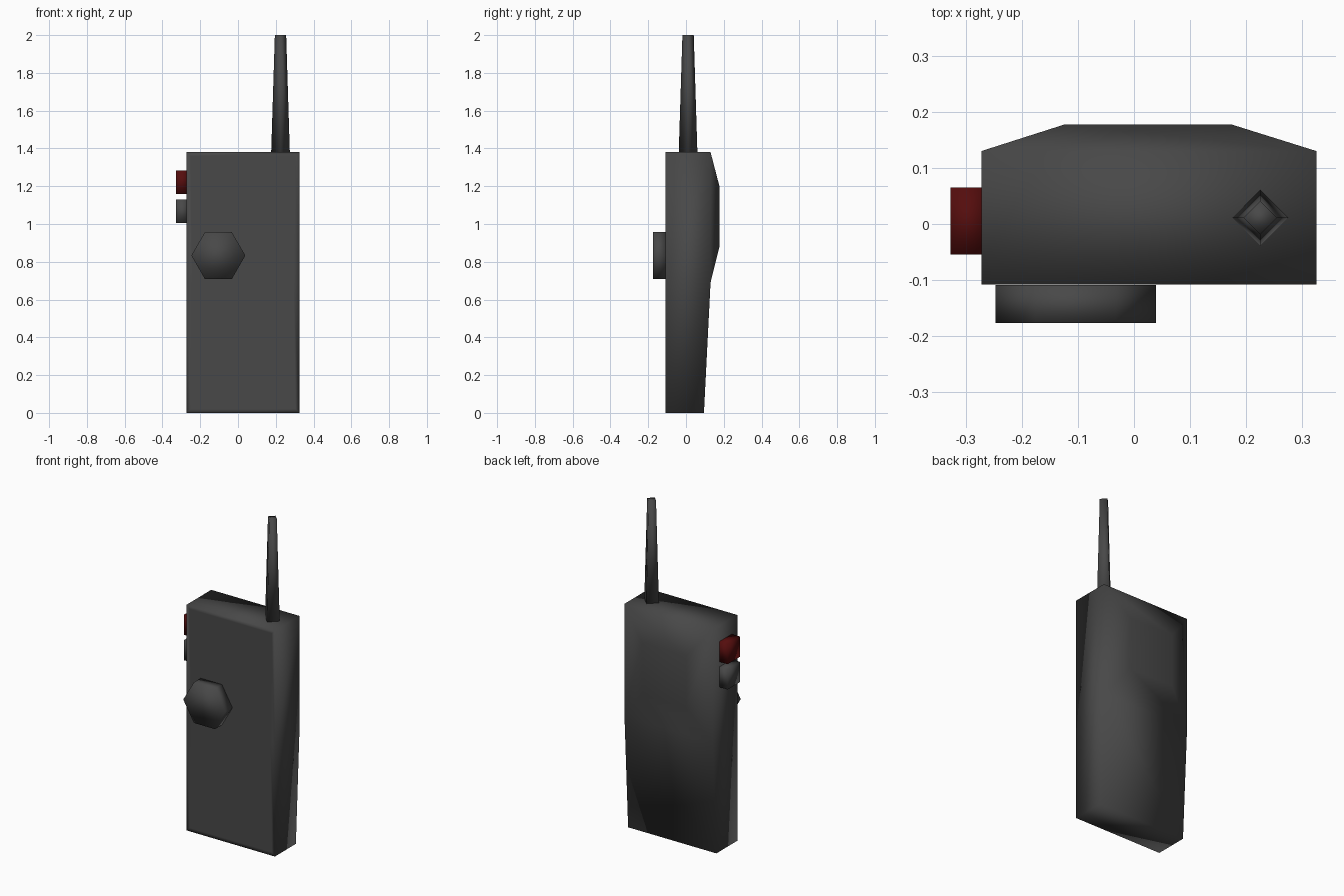
import bpy, bmesh
from math import pi
from mathutils import Matrix, Vector

cube = bpy.data.objects.get("Cube")
if cube:
    bpy.data.objects.remove(cube, do_unlink=True)


def material(name, rgb):
    m = bpy.data.materials.new(name)
    m.use_nodes = True
    m.diffuse_color = (*rgb, 1)
    bsdf = m.node_tree.nodes["Principled BSDF"]
    bsdf.inputs["Base Color"].default_value = (*rgb, 1)
    bsdf.inputs["Roughness"].default_value = 0.7
    return m


charcoal = material("charcoal plastic", (0.065, 0.065, 0.065))
red = material("dark red plastic", (0.09, 0.004, 0.004))


def finish(bm, name, mat):
    bmesh.ops.recalc_face_normals(bm, faces=bm.faces)
    for f in bm.faces:
        f.smooth = True
    mesh = bpy.data.meshes.new(name)
    bm.to_mesh(mesh)
    bm.free()
    mesh.materials.append(mat)
    obj = bpy.data.objects.new(name, mesh)
    bpy.context.collection.objects.link(obj)
    return obj


def prism(name, mat, sides, r1, r2, depth, matrix):
    bm = bmesh.new()
    bmesh.ops.create_cone(bm, cap_ends=True, segments=sides, radius1=r1,
                          radius2=r2, depth=depth, matrix=matrix)
    return finish(bm, name, mat)


def box(name, mat, lo, hi):
    lo, hi = Vector(lo), Vector(hi)
    bm = bmesh.new()
    bmesh.ops.create_cube(bm, size=1, matrix=Matrix.Translation((lo + hi) / 2)
                          @ Matrix.Diagonal((*(hi - lo), 1)))
    return finish(bm, name, mat)


# Body: front and back outlines split at the waist, with a raised back plateau
L, R, TOP, WAIST, FRONT = -0.272, 0.325, 1.38, 0.69, -0.108
outline = [(L, 0, 0.095), (R, 0, 0.095), (R, WAIST, 0.13),
           (R, TOP, 0.13), (L, TOP, 0.13), (L, WAIST, 0.13)]
bm = bmesh.new()
front = [bm.verts.new((x, FRONT, z)) for x, z, y in outline]
back = [bm.verts.new((x, y, z)) for x, z, y in outline]
plateau = [bm.verts.new((x, 0.177, z)) for x, z in
           ((-0.125, 0.88), (0.175, 0.88), (0.175, 1.2), (-0.125, 1.2))]
for i in range(6):
    j = (i + 1) % 6
    bm.faces.new((front[i], front[j], back[j], back[i]))
bm.faces.new([back[i] for i in (0, 1, 2, 5)])
rim = [back[i] for i in (5, 2, 3, 4)]
for i in range(4):
    j = (i + 1) % 4
    bm.faces.new((rim[i], rim[j], plateau[j], plateau[i]))
bm.faces.new(plateau)
panels = [bm.faces.new([front[i] for i in ids])
          for ids in ((0, 1, 2, 5), (5, 2, 3, 4))]
bmesh.ops.recalc_face_normals(bm, faces=bm.faces)
bmesh.ops.inset_region(bm, faces=panels, thickness=0.03)
finish(bm, "body", charcoal)

# Antenna: tapered four-sided rod
prism("antenna", charcoal, 4, 0.05, 0.03, 0.64,
      Matrix.Translation((0.225, 0.011, 1.68)))

# Hexagonal front knob, point upward
prism("front_knob", charcoal, 6, 0.143, 0.143, 0.067,
      Matrix.Translation((-0.104, -0.1425, 0.833))
      @ Matrix.Rotation(pi / 2, 4, "X") @ Matrix.Rotation(pi / 6, 4, "Z"))

# Side buttons
for name, mat, z in (("upper_side_button", red, 1.16),
                     ("lower_side_button", charcoal, 1.005)):
    box(name, mat, (-0.327, -0.054, z), (L + 0.01, 0.065, z + 0.124))
